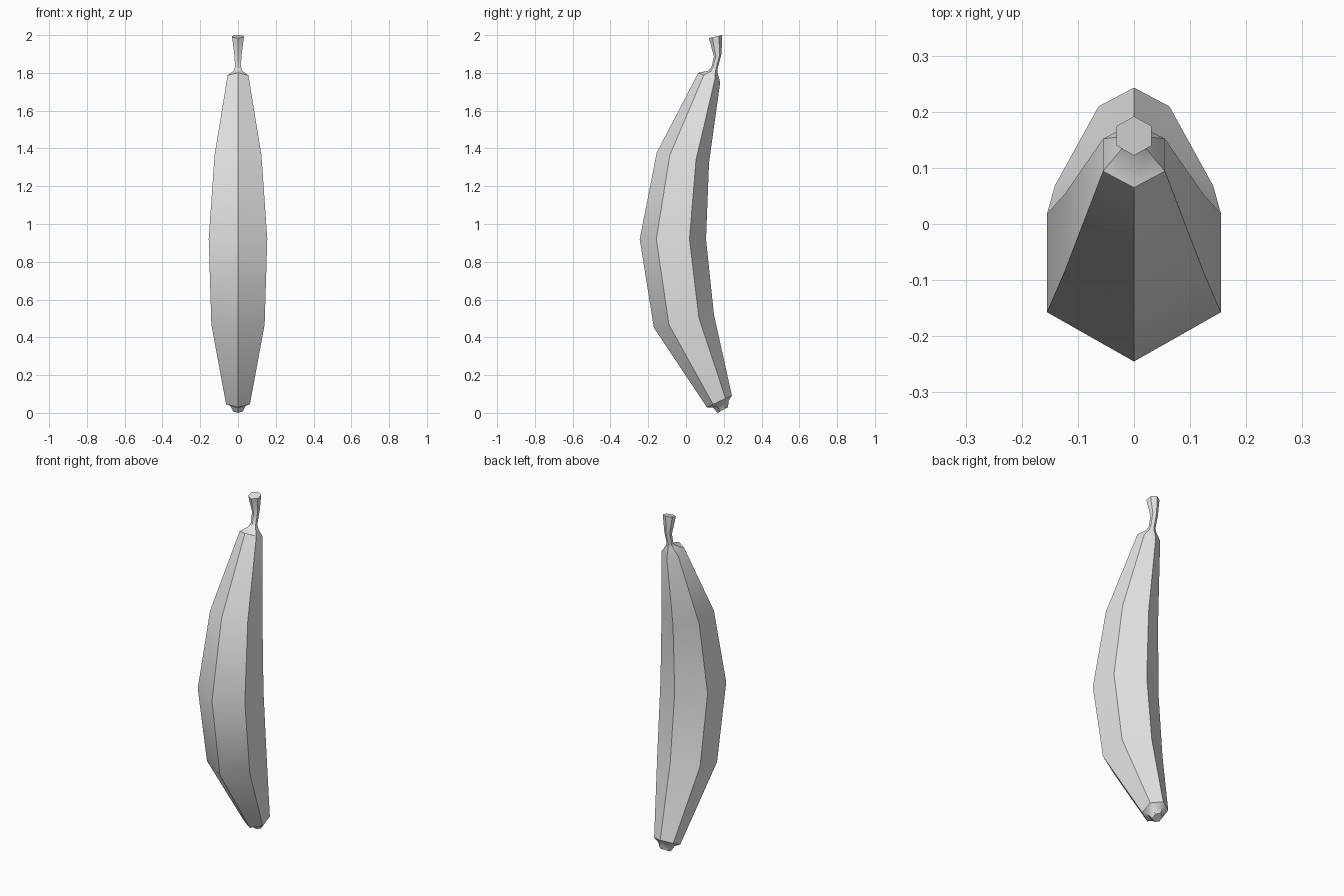
import bpy, bmesh, math

if "Cube" in bpy.data.objects:
    bpy.data.objects.remove(bpy.data.objects["Cube"])

# Rings from bottom to top: front point (y, z), back point (y, z), half width
RINGS = [
    # blossom tip
    (0.168, 0.000, 0.222, 0.030, 0.025),
    (0.142, 0.028, 0.226, 0.064, 0.040),
    # fruit
    (0.110, 0.030, 0.243, 0.092, 0.063),
    (-0.170, 0.450, 0.148, 0.520, 0.141),
    (-0.245, 0.920, 0.106, 0.920, 0.155),
    (-0.155, 1.378, 0.122, 1.325, 0.124),
    (0.065, 1.800, 0.181, 1.750, 0.055),
    # shoulder and stem
    (0.120, 1.812, 0.167, 1.800, 0.024),
    (0.135, 1.832, 0.167, 1.822, 0.016),
    (0.148, 1.885, 0.188, 1.900, 0.018),
    (0.122, 1.984, 0.192, 2.000, 0.031),
]

bm = bmesh.new()
loops = []
for fy, fz, by, bz, w in RINGS:
    loop = []
    # hexagon with one corner at the front and one at the back
    for side, t in ((0, 0), (1, .25), (1, .75), (0, 1), (-1, .75), (-1, .25)):
        loop.append(bm.verts.new((side * w, fy + (by - fy) * t, fz + (bz - fz) * t)))
    loops.append(loop)

# Skin between neighbouring rings, then cap both ends
for lo, hi in zip(loops, loops[1:]):
    for i in range(6):
        j = (i + 1) % 6
        bm.faces.new((lo[i], lo[j], hi[j], hi[i]))
bm.faces.new(loops[0][::-1])
bm.faces.new(loops[-1])
bmesh.ops.recalc_face_normals(bm, faces=bm.faces)

mesh = bpy.data.meshes.new("banana")
bm.to_mesh(mesh)
bm.free()
banana = bpy.data.objects.new("banana", mesh)
bpy.context.collection.objects.link(banana)

# Single grey
grey = bpy.data.materials.new("light_grey")
grey.diffuse_color = (0.8, 0.8, 0.8, 1)
grey.use_nodes = True
grey.node_tree.nodes["Principled BSDF"].inputs["Base Color"].default_value = grey.diffuse_color
mesh.materials.append(grey)

# Crisp ridges along the length, smooth bends between rings
bpy.context.view_layer.objects.active = banana
banana.select_set(True)
bpy.ops.object.shade_smooth_by_angle(angle=math.radians(40))
